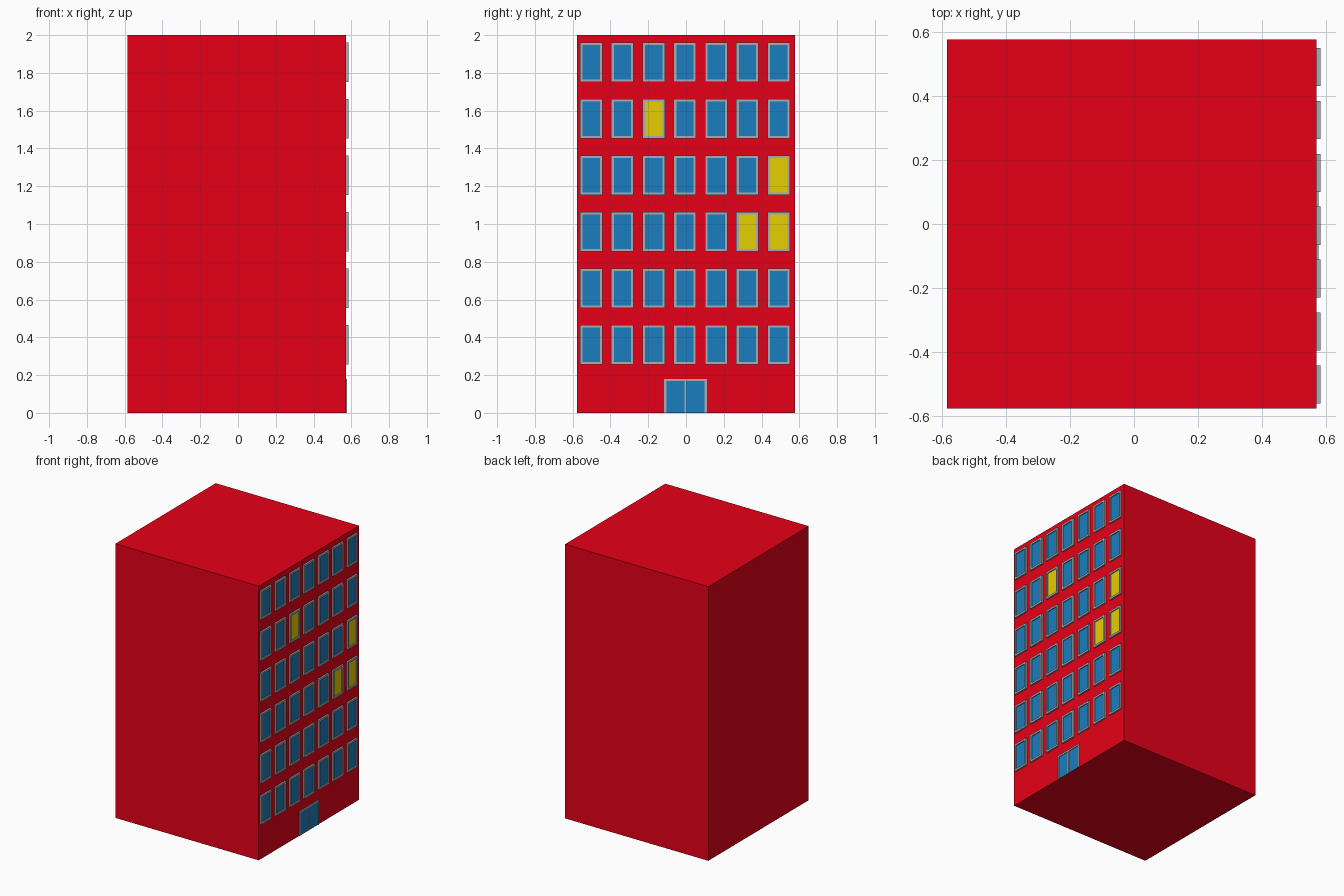
import bpy, bmesh
from mathutils import Vector

if "Cube" in bpy.data.objects:
    bpy.data.objects.remove(bpy.data.objects["Cube"])


def material(name, srgb):
    m = bpy.data.materials.new(name)
    lin = [((c / 255 + 0.055) / 1.055) ** 2.4 if c > 10 else c / 255 / 12.92 for c in srgb]
    m.diffuse_color = (*lin, 1)
    m.use_nodes = True
    m.node_tree.nodes["Principled BSDF"].inputs["Base Color"].default_value = m.diffuse_color
    return m


RED = material("red wall", (232, 0, 24))
GREY = material("grey frame", (172, 173, 182))
BLUE = material("blue glass", (26, 125, 189))
YELLOW = material("lit yellow glass", (232, 207, 2))

WALL = 0.572  # x of the facade


def add_box(bm, lo, hi):
    lo, hi = Vector(lo), Vector(hi)
    verts = bmesh.ops.create_cube(bm, size=1)["verts"]
    for v in verts:
        v.co = [(lo[i] + hi[i]) / 2 + v.co[i] * (hi[i] - lo[i]) for i in range(3)]
    return list({f for v in verts for f in v.link_faces})


def finish(bm, name, mats):
    me = bpy.data.meshes.new(name)
    bm.normal_update()
    bm.to_mesh(me)
    bm.free()
    for m in mats:
        me.materials.append(m)
    ob = bpy.data.objects.new(name, me)
    bpy.context.collection.objects.link(ob)


# Building block
bm = bmesh.new()
add_box(bm, (-0.585, -0.578, 0), (WALL, 0.578, 2))
finish(bm, "building_block", [RED])

# Windows: four frame bars around a recessed pane, some panes lit
LIT = {(4, 2), (3, 6), (2, 5), (2, 6)}
W, H, BAR = 0.0595, 0.105, 0.014
for row in range(6):
    for col in range(7):
        y, z = -0.502 + 0.1655 * col, 0.361 + 0.299 * row
        x0, x1 = WALL - 0.002, WALL + 0.012
        bm = bmesh.new()
        for s in (-1, 1):
            a, b = sorted((y + s * W, y + s * (W - BAR)))
            add_box(bm, (x0, a, z - H), (x1, b, z + H))
            a, b = sorted((z + s * H, z + s * (H - BAR)))
            add_box(bm, (x0, y - W + BAR, a), (x1, y + W - BAR, b))
        finish(bm, f"window_frame_{row + 1}_{col + 1}", [GREY])
        bm = bmesh.new()
        add_box(bm, (x0, y - W + BAR, z - H + BAR), (WALL + 0.005, y + W - BAR, z + H - BAR))
        glass = YELLOW if (row, col) in LIT else BLUE
        finish(bm, f"window_pane_{row + 1}_{col + 1}", [glass])

# Double door leaves
bm = bmesh.new()
add_box(bm, (WALL - 0.002, -0.11, 0), (WALL + 0.002, 0.105, 0.172))
finish(bm, "door_leaves", [BLUE])

# Door frame: two posts, a centre bar and a lintel
bm = bmesh.new()
for a, b in ((-0.116, -0.104), (-0.008, -0.001), (0.099, 0.111)):
    add_box(bm, (WALL - 0.002, a, 0), (WALL + 0.006, b, 0.168))
add_box(bm, (WALL - 0.002, -0.116, 0.168), (WALL + 0.006, 0.111, 0.180))
finish(bm, "door_frame", [GREY])
